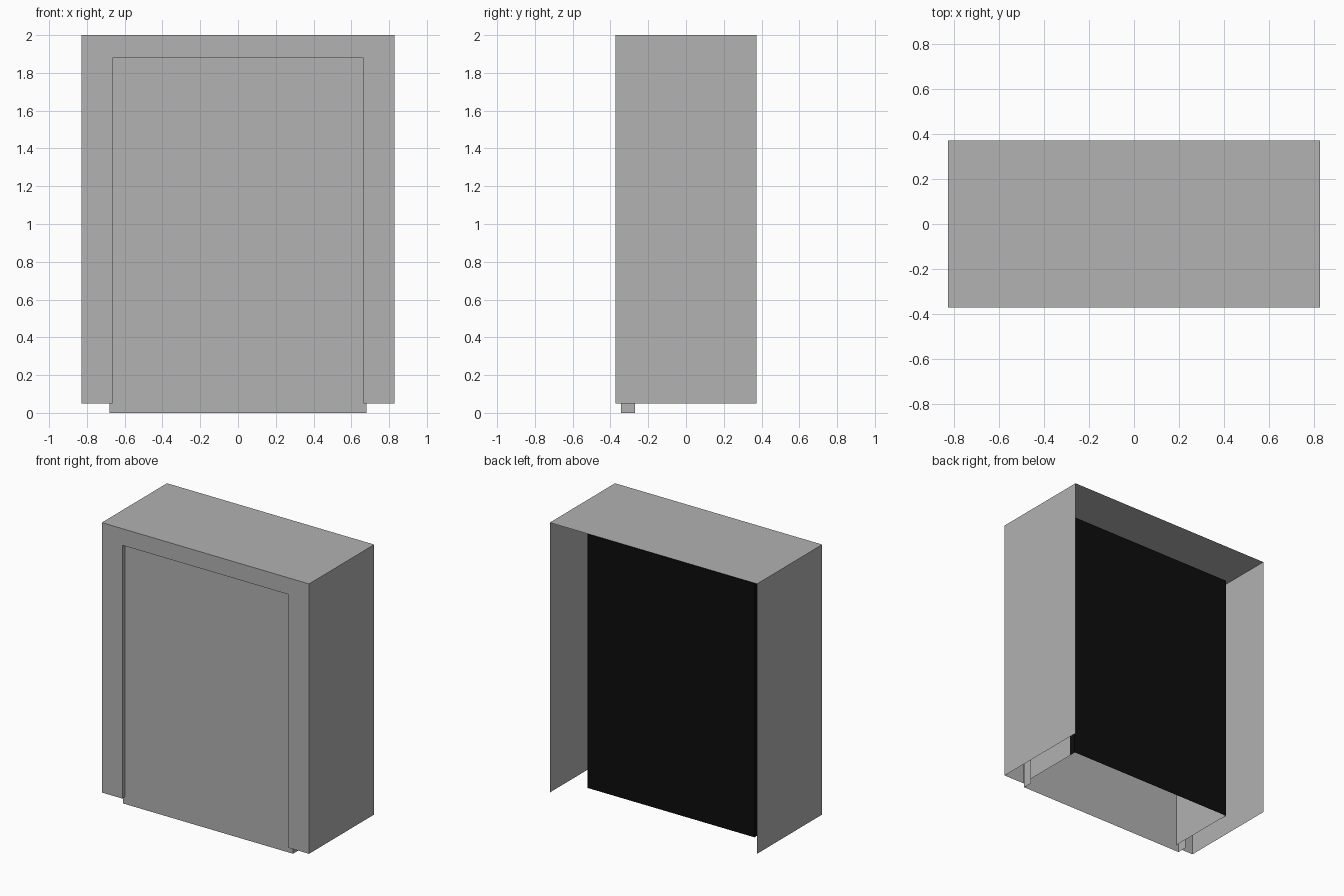
import bpy
import bmesh
from mathutils import Vector

cube = bpy.data.objects.get("Cube")
if cube:
    bpy.data.objects.remove(cube, do_unlink=True)


def material(name, value):
    mat = bpy.data.materials.new(name)
    mat.use_nodes = True
    color = (value, value, value, 1)
    mat.diffuse_color = color
    mat.node_tree.nodes["Principled BSDF"].inputs["Base Color"].default_value = color
    return mat


GREY = material("mid grey", 0.445)
BLACK = material("black", 0.004)

SIDES = {
    "front": Vector((0, -1, 0)),
    "back": Vector((0, 1, 0)),
    "bottom": Vector((0, 0, -1)),
}


def finish(name, bm, mat):
    mesh = bpy.data.meshes.new(name)
    bm.to_mesh(mesh)
    bm.free()
    mesh.materials.append(mat)
    obj = bpy.data.objects.new(name, mesh)
    bpy.context.collection.objects.link(obj)
    return obj


def open_box(name, half_width, y0, y1, z0, z1, open_sides, mat):
    """Thin sheet box, centred on x, with the named sides left open."""
    bm = bmesh.new()
    bmesh.ops.create_cube(bm, size=1)
    bmesh.ops.scale(bm, vec=(2 * half_width, y1 - y0, z1 - z0), verts=bm.verts)
    bmesh.ops.translate(bm, vec=(0, (y0 + y1) / 2, (z0 + z1) / 2), verts=bm.verts)
    bm.normal_update()
    gone = [f for f in bm.faces
            if any(f.normal.dot(SIDES[s]) > 0.9 for s in open_sides)]
    bmesh.ops.delete(bm, geom=gone, context="FACES")
    return finish(name, bm, mat)


HALF_W, HALF_D, BASE, TOP = 0.828, 0.372, 0.05, 2.0
OPEN_W, OPEN_TOP = 0.664, 1.88
PANEL_Y = 0.172

# Outer casing: two sides and a top
open_box("casing", HALF_W, -HALF_D, HALF_D, BASE, TOP,
         ("front", "back", "bottom"), GREY)

# Front surround: a flat arch around the opening
bm = bmesh.new()
arch = [(HALF_W, BASE), (HALF_W, TOP), (-HALF_W, TOP), (-HALF_W, BASE),
        (-OPEN_W, BASE), (-OPEN_W, OPEN_TOP), (OPEN_W, OPEN_TOP), (OPEN_W, BASE)]
face = bm.faces.new([bm.verts.new((x, -HALF_D, z)) for x, z in arch])
face.normal_update()
if face.normal.y > 0:
    face.normal_flip()
finish("front_surround", bm, GREY)

# Lining of the opening, running back to the rear panel
open_box("opening_lining", OPEN_W, -HALF_D, PANEL_Y - 0.003, BASE, OPEN_TOP,
         ("front", "back", "bottom"), GREY)

# Door sheet with folded edges, reaching the ground
open_box("door", 0.68, -0.343, -0.27, 0, OPEN_TOP + 0.015,
         ("back", "bottom"), GREY)

# Dark rear panel with short folded edges
open_box("rear_panel", OPEN_W + 0.003, PANEL_Y - 0.05, PANEL_Y, BASE, OPEN_TOP + 0.003,
         ("front", "bottom"), BLACK)
